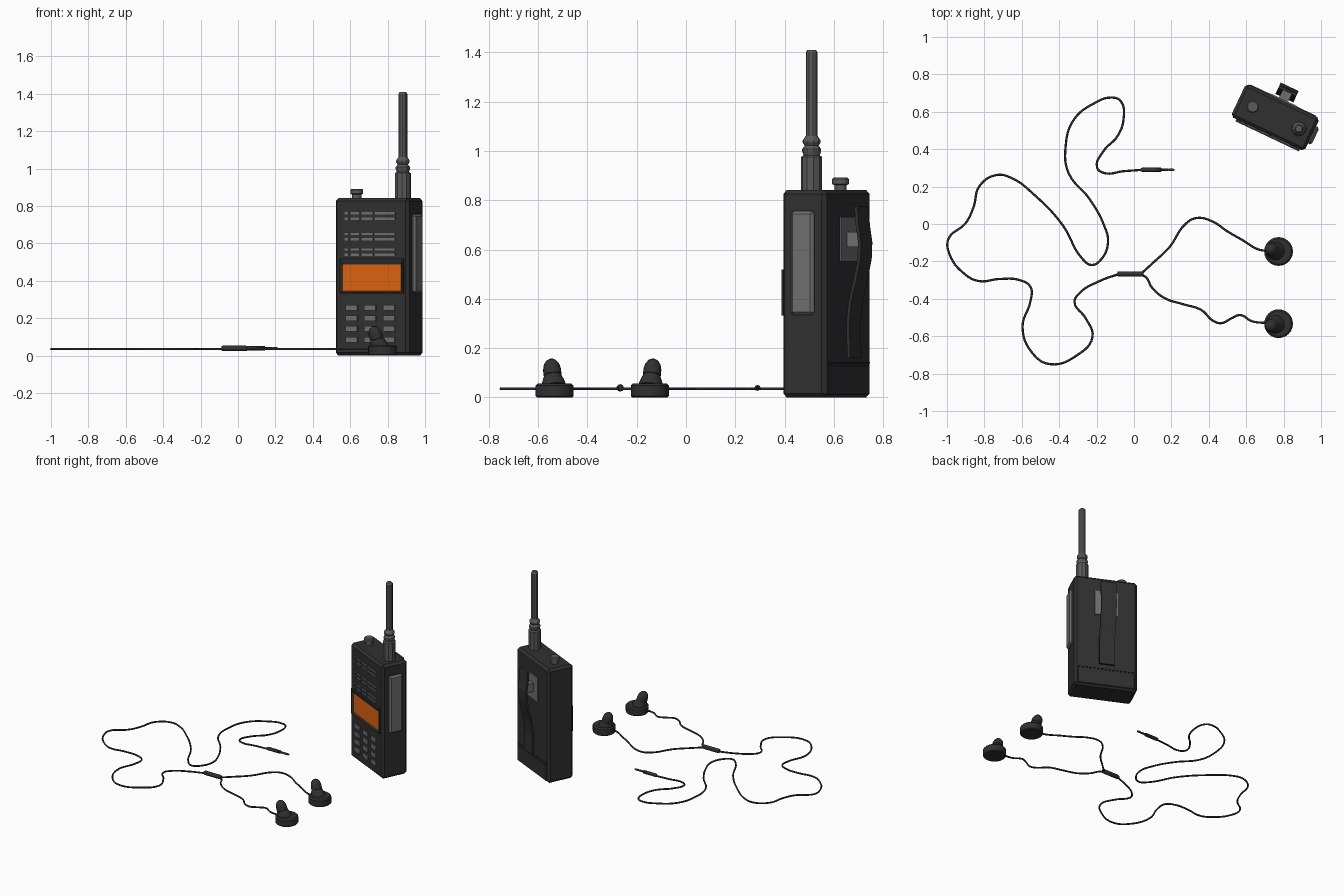
import bpy, bmesh, math
from mathutils import Matrix, Vector

if "Cube" in bpy.data.objects:
    bpy.data.objects.remove(bpy.data.objects["Cube"])


def mat(name, r, g, b):
    m = bpy.data.materials.new(name)
    m.diffuse_color = (r, g, b, 1)
    m.use_nodes = True
    m.node_tree.nodes["Principled BSDF"].inputs["Base Color"].default_value = m.diffuse_color
    return m


DARK = mat("charcoal plastic", .03, .03, .03)
MID = mat("antenna grey", .10, .10, .10)
GREY = mat("button grey", .16, .16, .16)
ORANGE = mat("orange screen", .72, .13, .006)

# local frame of the handset: x across, -y front face, z up
RADIO = Matrix.Translation((.755, .57, 0)) @ Matrix.Rotation(math.radians(-25.4), 4, 'Z')
I = Matrix.Identity(4)


def finish(bm, name, mats, M=I, smooth=False):
    bmesh.ops.recalc_face_normals(bm, faces=bm.faces)
    me = bpy.data.meshes.new(name)
    bm.to_mesh(me)
    bm.free()
    me.transform(M)
    for m in mats:
        me.materials.append(m)
    if smooth:
        me.shade_smooth()
        me.set_sharp_from_angle(angle=math.radians(35))
    ob = bpy.data.objects.new(name, me)
    bpy.context.collection.objects.link(ob)
    return ob


def add_box(bm, x0, x1, y0, y1, z0, z1):
    M = Matrix.Translation(((x0 + x1) / 2, (y0 + y1) / 2, (z0 + z1) / 2)) @ \
        Matrix.Diagonal((x1 - x0, y1 - y0, z1 - z0, 1))
    return bmesh.ops.create_cube(bm, size=1, matrix=M)


def box(name, m, dims, bevel=0, M=RADIO):
    bm = bmesh.new()
    add_box(bm, *dims)
    if bevel:
        bmesh.ops.bevel(bm, geom=bm.edges[:], offset=bevel, segments=1, affect='EDGES')
    return finish(bm, name, [m], M)


def lathe(name, m, prof, sides, M=I, smooth=False):
    """Revolve (radius, height) points around z and cap both ends."""
    bm = bmesh.new()
    rings = [[bm.verts.new((r * math.cos(2 * math.pi * i / sides),
                            r * math.sin(2 * math.pi * i / sides), z))
              for i in range(sides)] for r, z in prof]
    for a, b in zip(rings, rings[1:]):
        for i in range(sides):
            j = (i + 1) % sides
            bm.faces.new((a[i], a[j], b[j], b[i]))
    bm.faces.new(rings[0])
    bm.faces.new(rings[-1])
    return finish(bm, name, [m], M, smooth)


def cable(name, pts, z=.035, r=.006):
    cu = bpy.data.curves.new(name, 'CURVE')
    cu.dimensions = '3D'
    cu.bevel_depth, cu.bevel_resolution = r, 1
    cu.resolution_u, cu.use_fill_caps = 6, True
    sp = cu.splines.new('BEZIER')
    sp.bezier_points.add(len(pts) - 1)
    for bp, (x, y) in zip(sp.bezier_points, pts):
        bp.co = (x, y, z)
        bp.handle_left_type = bp.handle_right_type = 'AUTO'
    tmp = bpy.data.objects.new(name + "_path", cu)
    bpy.context.collection.objects.link(tmp)
    bpy.context.view_layer.update()
    me = bpy.data.meshes.new_from_object(tmp.evaluated_get(bpy.context.evaluated_depsgraph_get()))
    bpy.data.objects.remove(tmp)
    me.materials.clear()
    me.materials.append(DARK)
    me.shade_smooth()
    bpy.context.collection.objects.link(bpy.data.objects.new(name, me))


# ---- handset body
F, B = -.098, .098
box("handset_body", DARK, (-.218, .218, F, B, 0, .842), .016)
box("side_panel", GREY, (.21, .238, -.052, .052, .335, .757), .012)
box("battery_door", DARK, (-.195, .195, B - .01, B + .004, .012, .13), .003)
box("door_ridge", DARK, (-.195, .195, B - .01, B + .004, .137, .144))

# screen bezel with sunken orange display
bm = bmesh.new()
add_box(bm, -.183, .192, F - .012, F + .01, .333, .52)
bm.faces.ensure_lookup_table()
front = min(bm.faces, key=lambda f: f.calc_center_median().y)
bmesh.ops.inset_region(bm, faces=[front], thickness=.006)
bmesh.ops.inset_region(bm, faces=[front], thickness=.015)
for v in front.verts:
    v.co.y += .009
    v.co.z = .347 if v.co.z < .42 else .487
front.material_index = 1
finish(bm, "screen_bezel", [DARK, ORANGE], RADIO)

# keypad
bm = bmesh.new()
for x in (-.114, -.004, .106):
    for z in (.257, .2, .143, .086):
        add_box(bm, x - .034, x + .034, F - .009, F + .005, z - .015, z + .015)
finish(bm, "keypad_buttons", [GREY], RADIO)

# speaker grille bars
bm = bmesh.new()
for zc in (.749, .639, .556):
    for dz in (-.017, .012):
        for a, b in ((-.157, -.133), (-.122, -.068), (-.055, .012), (.022, .142)):
            add_box(bm, a, b, F - .006, F + .005, zc + dz - .006, zc + dz + .006)
finish(bm, "speaker_grille", [GREY], RADIO)

# antenna and knob
lathe("antenna", MID, [(.043, .835), (.043, .976), (.033, .982), (.039, 1.0), (.039, 1.008),
                       (.028, 1.022), (.037, 1.035), (.037, 1.043), (.024, 1.062),
                       (.024, 1.40), (.018, 1.41)], 10, RADIO @ Matrix.Translation((.14, 0, 0)))
lathe("volume_knob", MID, [(.025, .835), (.025, .862), (.034, .866), (.034, .886), (.028, .892)],
      12, RADIO @ Matrix.Translation((-.133, 0, 0)))

# belt clip: plate, post and bent strip
box("clip_plate", GREY, (-.08, .08, B - .005, B + .007, .552, .733))
box("clip_post", GREY, (-.027, .027, B, .17, .61, .672))
bm = bmesh.new()
prof = [(.164, .777), (.17, .70), (.181, .63), (.178, .56), (.158, .47),
        (.137, .39), (.128, .3), (.132, .16)]
rows = [[bm.verts.new((x, y - t, z)) for x, t in ((-.053, 0), (.053, 0), (.053, .014), (-.053, .014))]
        for y, z in prof]
for a, b in zip(rows, rows[1:]):
    for i in range(4):
        j = (i + 1) % 4
        bm.faces.new((a[i], a[j], b[j], b[i]))
bm.faces.new(rows[0])
bm.faces.new(rows[-1])
finish(bm, "belt_clip", [DARK], RADIO)

# ---- earbuds, mirrored about y = -.34
for side, y, s in (("upper", -.147, 1), ("lower", -.533, -1)):
    lathe(side + "_earbud_disc", DARK, [(.071, 0), (.077, .006), (.077, .048), (.068, .057)], 24,
          Matrix.Translation((.773, y, 0)), True)
    d = Vector((-.3, s * .1, 1)).normalized()
    M = Matrix.Translation((.755, y + s * .004, .045)) @ d.to_track_quat('Z', 'Y').to_matrix().to_4x4()
    lathe(side + "_earbud_neck", DARK, [(.052, 0), (.046, .02), (.034, .05), (.028, .06)], 16, M, True)
    lathe(side + "_earbud_tip", DARK, [(.03, .043), (.037, .05), (.036, .075), (.031, .095),
                                       (.02, .11), (.008, .116)], 16, M, True)

# ---- cables
cable("main_cable", [
    (.05, .29), (-.05, .283), (-.168, .275), (-.198, .305), (-.163, .39), (-.088, .47),
    (-.056, .56), (-.072, .658), (-.12, .676), (-.21, .647), (-.323, .556), (-.366, .41),
    (-.35, .273), (-.238, .134), (-.163, 0), (-.139, -.096), (-.174, -.187), (-.227, -.219),
    (-.275, -.187), (-.382, -.005), (-.532, .155), (-.655, .246), (-.735, .262), (-.826, .203),
    (-.858, .09), (-.90, .005), (-.992, -.08), (-.987, -.16), (-.906, -.267), (-.83, -.305),
    (-.72, -.294), (-.612, -.30), (-.553, -.337), (-.553, -.41), (-.596, -.55), (-.548, -.684),
    (-.452, -.749), (-.302, -.70), (-.222, -.604), (-.259, -.503), (-.318, -.417),
    (-.291, -.369), (-.184, -.305), (-.08, -.267)])
cable("upper_branch", [(.04, -.264), (.099, -.21), (.19, -.123), (.275, 0), (.334, .032),
                       (.414, .016), (.505, -.043), (.58, -.086), (.66, -.134), (.71, -.145)])
cable("lower_branch", [(.04, -.272), (.065, -.285), (.094, -.337), (.163, -.396), (.26, -.428),
                       (.36, -.46), (.425, -.519), (.468, -.53), (.52, -.505), (.57, -.487),
                       (.628, -.519), (.71, -.53)])

# splitter and plug lie along x
ALONG_X = Matrix.Rotation(math.pi / 2, 4, 'Y')
lathe("cable_splitter", DARK, [(.012, -.088), (.015, -.08), (.015, .04), (.012, .05)], 10,
      Matrix.Translation((0, -.267, .039)) @ ALONG_X, True)
lathe("plug", DARK, [(.008, .035), (.012, .045), (.012, .143), (.007, .147), (.007, .18),
                     (.005, .183), (.007, .187), (.007, .207), (.003, .216)], 10,
      Matrix.Translation((0, .29, .039)) @ ALONG_X, True)
